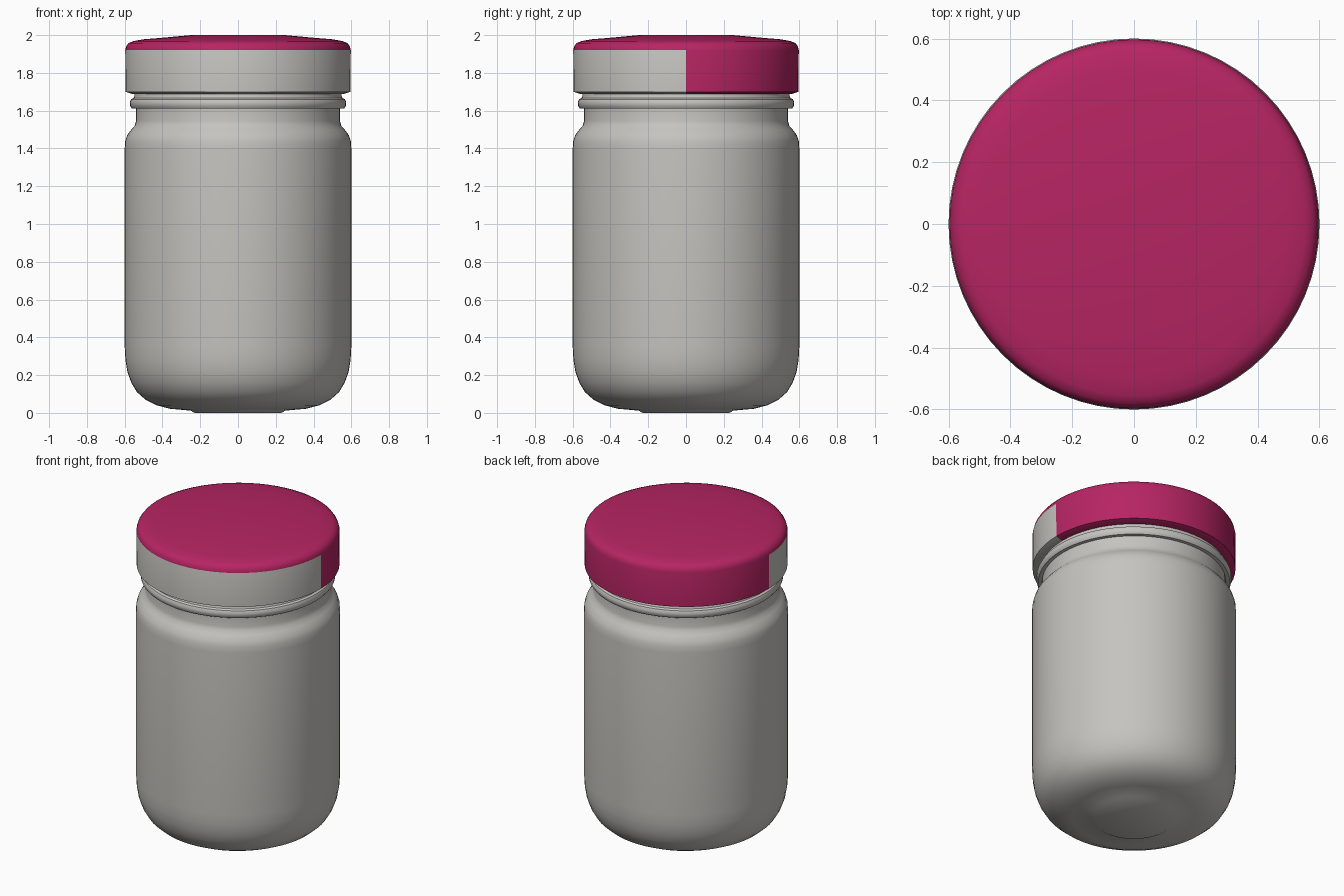
import bpy, bmesh, math

cube = bpy.data.objects.get("Cube")
if cube:
    bpy.data.objects.remove(cube, do_unlink=True)

SEGMENTS = 64


def material(name, rgb):
    m = bpy.data.materials.new(name)
    m.use_nodes = True
    m.diffuse_color = (*rgb, 1)
    bsdf = m.node_tree.nodes["Principled BSDF"]
    bsdf.inputs["Base Color"].default_value = (*rgb, 1)
    bsdf.inputs["Roughness"].default_value = 0.5
    return m


grey = material("warm grey", (0.56, 0.55, 0.52))
pink = material("raspberry pink", (0.47, 0.018, 0.125))


def lathe(name, profile, mats, rule=None):
    """Revolve an (r, z) profile around the z axis; a radius of 0 closes an end."""
    bm = bmesh.new()
    rings = []
    for r, z in profile:
        if r == 0:
            rings.append([bm.verts.new((0, 0, z))] * SEGMENTS)
        else:
            rings.append([bm.verts.new((r * math.cos(a), r * math.sin(a), z))
                          for a in (2 * math.pi * i / SEGMENTS for i in range(SEGMENTS))])
    for low, high in zip(rings, rings[1:]):
        for i in range(SEGMENTS):
            j = (i + 1) % SEGMENTS
            corners = list(dict.fromkeys((low[i], low[j], high[j], high[i])))
            bm.faces.new(corners)
    bmesh.ops.recalc_face_normals(bm, faces=bm.faces)
    if rule:
        for f in bm.faces:
            f.material_index = rule(f.calc_center_median())
    mesh = bpy.data.meshes.new(name)
    bm.to_mesh(mesh)
    bm.free()
    for m in mats:
        mesh.materials.append(m)
    obj = bpy.data.objects.new(name, mesh)
    bpy.context.collection.objects.link(obj)
    bpy.ops.object.select_all(action="DESELECT")
    obj.select_set(True)
    bpy.context.view_layer.objects.active = obj
    bpy.ops.object.shade_smooth_by_angle(angle=math.radians(35))
    return obj


# Jar body: raised foot disc, rounded base, straight wall, shoulder and neck
lathe("jar_body", [
    (0, 0), (0.23, 0), (0.25, 0.012), (0.36, 0.022), (0.43, 0.04), (0.49, 0.07),
    (0.535, 0.11), (0.565, 0.16), (0.585, 0.215), (0.596, 0.28), (0.6, 0.35),
    (0.6, 1.40), (0.597, 1.44), (0.587, 1.47), (0.565, 1.50), (0.547, 1.52),
    (0.54, 1.545), (0.54, 1.612), (0.54, 1.72), (0, 1.72)], [grey])

# Bead around the neck, just under the lid
lathe("neck_bead", [
    (0.535, 1.612), (0.562, 1.612), (0.571, 1.625), (0.573, 1.645), (0.566, 1.66),
    (0.553, 1.667), (0.549, 1.675), (0.549, 1.69), (0.535, 1.695)], [grey])

# Lid: domed top, with a grey panel on the front half of its band
lathe("lid", [
    (0, 1.72), (0.53, 1.72), (0.54, 1.688), (0.56, 1.688), (0.596, 1.70), (0.597, 1.92),
    (0.592, 1.94), (0.58, 1.957), (0.555, 1.968), (0.50, 1.978), (0.40, 1.986),
    (0.25, 2.0), (0, 2.0)], [pink, grey],
    rule=lambda c: 1 if c.y < 0 and c.z < 1.92 else 0)
